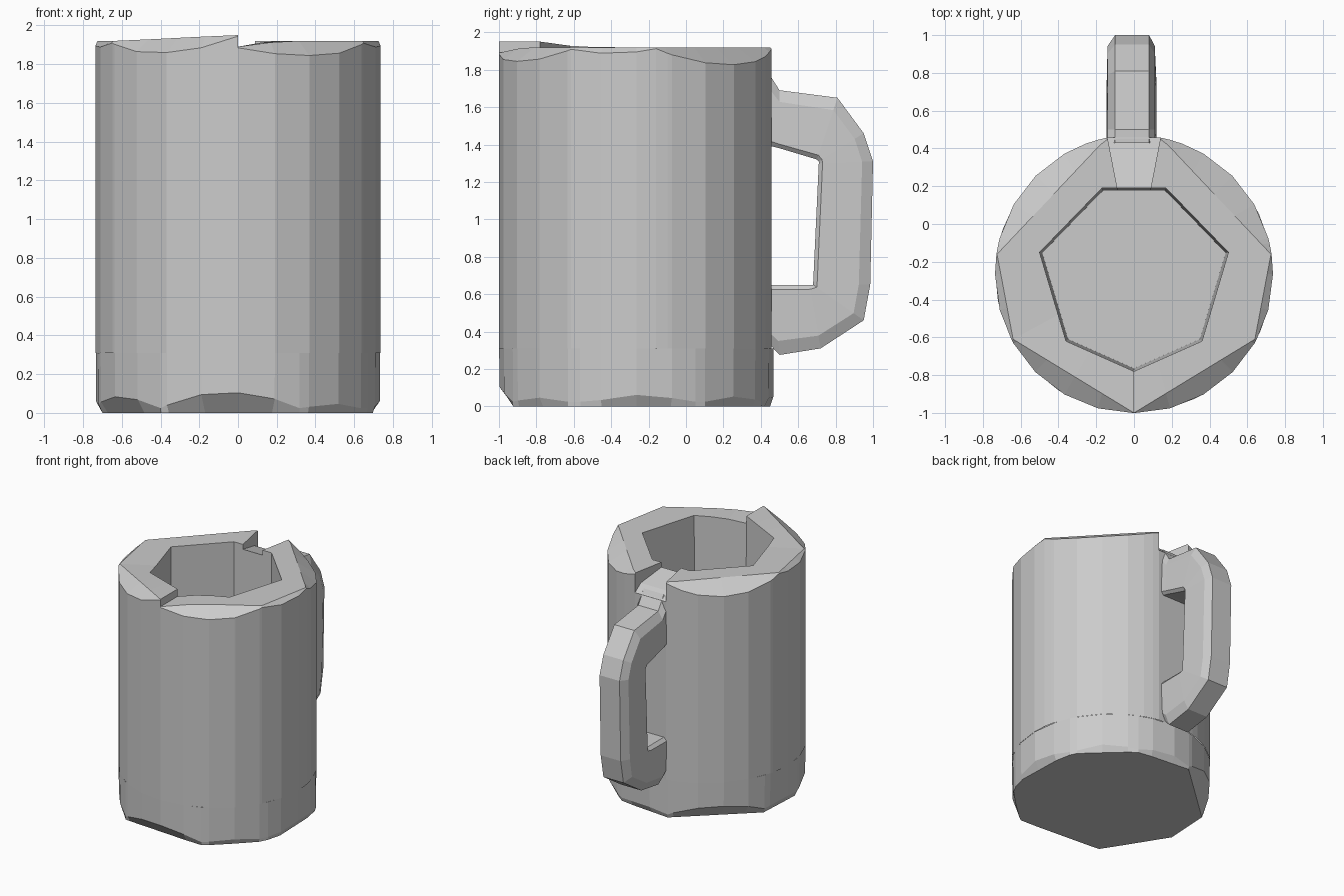
import bpy, bmesh
from math import sin, cos, atan2, degrees, radians

cube = bpy.data.objects.get("Cube")
if cube:
    bpy.data.objects.remove(cube, do_unlink=True)

CY, R = -0.265, 0.736          # mug axis and outer radius
JOIN_Z, FLOOR_Z, RIM_Z = 0.31, 0.3, 1.92

grey = bpy.data.materials.new("plain grey")
grey.use_nodes = True
grey.diffuse_color = (0.6, 0.6, 0.6, 1)
grey.node_tree.nodes["Principled BSDF"].inputs["Base Color"].default_value = (0.6, 0.6, 0.6, 1)


def finish(bm, name):
    bmesh.ops.recalc_face_normals(bm, faces=bm.faces)
    mesh = bpy.data.meshes.new(name)
    bm.to_mesh(mesh)
    bm.free()
    mesh.materials.append(grey)
    obj = bpy.data.objects.new(name, mesh)
    bpy.context.collection.objects.link(obj)


def about_axis(pts):
    return [(x, y - CY) for x, y in pts]


def mirrored(half):
    """Close a right-hand outline with its mirror image."""
    return about_axis(half + [(-x, y) for x, y in reversed(half) if x > 0])


def angle(p):
    return degrees(atan2(p[1], p[0])) % 360


def reach(poly, a):
    """Distance from the axis to a polygon along a direction in degrees."""
    dx, dy = cos(radians(a)), sin(radians(a))
    for (x1, y1), (x2, y2) in zip(poly, poly[1:] + poly[:1]):
        ex, ey = x2 - x1, y2 - y1
        det = dx * ey - dy * ex
        if abs(det) < 1e-9:
            continue
        t = (x1 * ey - y1 * ex) / det
        s = (x1 * dy - y1 * dx) / det
        if t > 0 and -1e-4 <= s <= 1.0001:
            return t
    return R


def at(a, r, z):
    return (r * cos(radians(a)), CY + r * sin(radians(a)), z)


def loft(bm, columns, closed):
    """Skin columns of points; returns the vertex columns."""
    cols = [[bm.verts.new(p) for p in c] for c in columns]
    pairs = list(zip(cols, cols[1:])) + ([(cols[-1], cols[0])] if closed else [])
    for c, d in pairs:
        for i in range(len(c) - 1):
            bm.faces.new((c[i], d[i], d[i + 1], c[i + 1]))
    return cols


# coarse outlines that cut the round wall into facets
rim = mirrored([(0, -1), (0.64, -0.61), (0.725, -0.16), (0.15, 0.45)])
cavity = mirrored([(0, -0.78), (0.36, -0.62), (0.5, -0.15), (0.17, 0.19)])
foot = about_axis([(0.32, -0.93), (0.7, -0.58), (0.68, 0.06), (0.3, 0.41),
                   (-0.15, 0.45), (-0.68, -0.03), (-0.7, -0.4), (-0.4, -0.88)])

# mug wall, with a raised step at the front and a notch above the handle
NOTCH = 11
marks = {round(angle(p), 2) for p in rim + cavity} | set(range(0, 360, 15))
marks = {a for a in marks if abs(a - 90) > NOTCH + 1 and abs(a - 270) > 0.1}
stations = [(a if a > 270 else a + 360, "rim") for a in marks]
stations += [(450 + s * NOTCH, k) for s in (-1, 1) for k in ("rim", "notch")]
stations += [(270, "rim"), (630, "rim")]
stations.sort(key=lambda s: (s[0], (s[1] == "notch") == (s[0] < 450)))


def wall_column(a, kind):
    outer, inner = min(reach(rim, a), R), reach(cavity, a)
    crest = RIM_Z + 0.03 * max(0, (a - 568) / 62)
    if a < 290:
        crest -= 0.03 * (290 - a) / 20
    edge, top = crest - 0.65 * (R - outer) - 0.005, crest
    if kind == "notch":
        edge, outer, crest, top = 1.76, R - 0.06, 1.82, 1.88
    return [at(a, R, JOIN_Z), at(a, R, edge), at(a, outer, crest),
            at(a, inner, top), at(a, inner * 0.97, FLOOR_Z)]


bm = bmesh.new()
loft(bm, [wall_column(a, k) for a, k in stations], True)
bmesh.ops.remove_doubles(bm, verts=bm.verts, dist=0.0005)
floor = [e for e in bm.edges if all(abs(v.co.z - FLOOR_Z) < 1e-4 for v in e.verts)]
bmesh.ops.holes_fill(bm, edges=floor, sides=0)
finish(bm, "mug_wall")

# chamfered base below the seam
bm = bmesh.new()
base = []
for a in sorted({round(angle(p), 2) for p in foot} | set(range(0, 360, 15))):
    r = min(reach(foot, a), R - 0.005)
    base.append([at(a, R - 0.002, JOIN_Z), at(a, R - 0.004, 0.02 + 0.9 * (R - r)), at(a, r, 0)])
cols = loft(bm, base, True)
bm.faces.new([c[0] for c in cols])
bm.faces.new([c[-1] for c in cols])
finish(bm, "mug_base")

# handle: outer and inner (y, z) pairs swept with a chamfered section
path = [((0.43, 1.8), (0.42, 1.40)), ((0.5, 1.69), (0.5, 1.38)),
        ((0.81, 1.65), (0.7, 1.32)), ((0.95, 1.46), (0.71, 1.31)),
        ((1.0, 1.31), (0.71, 1.30)), ((0.985, 0.65), (0.68, 0.66)),
        ((0.95, 0.46), (0.68, 0.65)), ((0.72, 0.31), (0.66, 0.65)),
        ((0.5, 0.275), (0.47, 0.65)), ((0.42, 0.36), (0.42, 0.65))]
section = [(-0.1, 0), (0.08, 0), (0.11, 0.2), (0.12, 0.93), (0.1, 1),
           (-0.12, 1), (-0.145, 0.93), (-0.14, 0.2)]
bm = bmesh.new()
columns = []
for (oy, oz), (iy, iz) in path:
    ring = [(x, oy + (iy - oy) * t, oz + (iz - oz) * t) for x, t in section]
    columns.append(ring + ring[:1])
loft(bm, columns, False)
bmesh.ops.remove_doubles(bm, verts=bm.verts, dist=0.0005)
bmesh.ops.holes_fill(bm, edges=[e for e in bm.edges if e.is_boundary], sides=0)
finish(bm, "handle")
